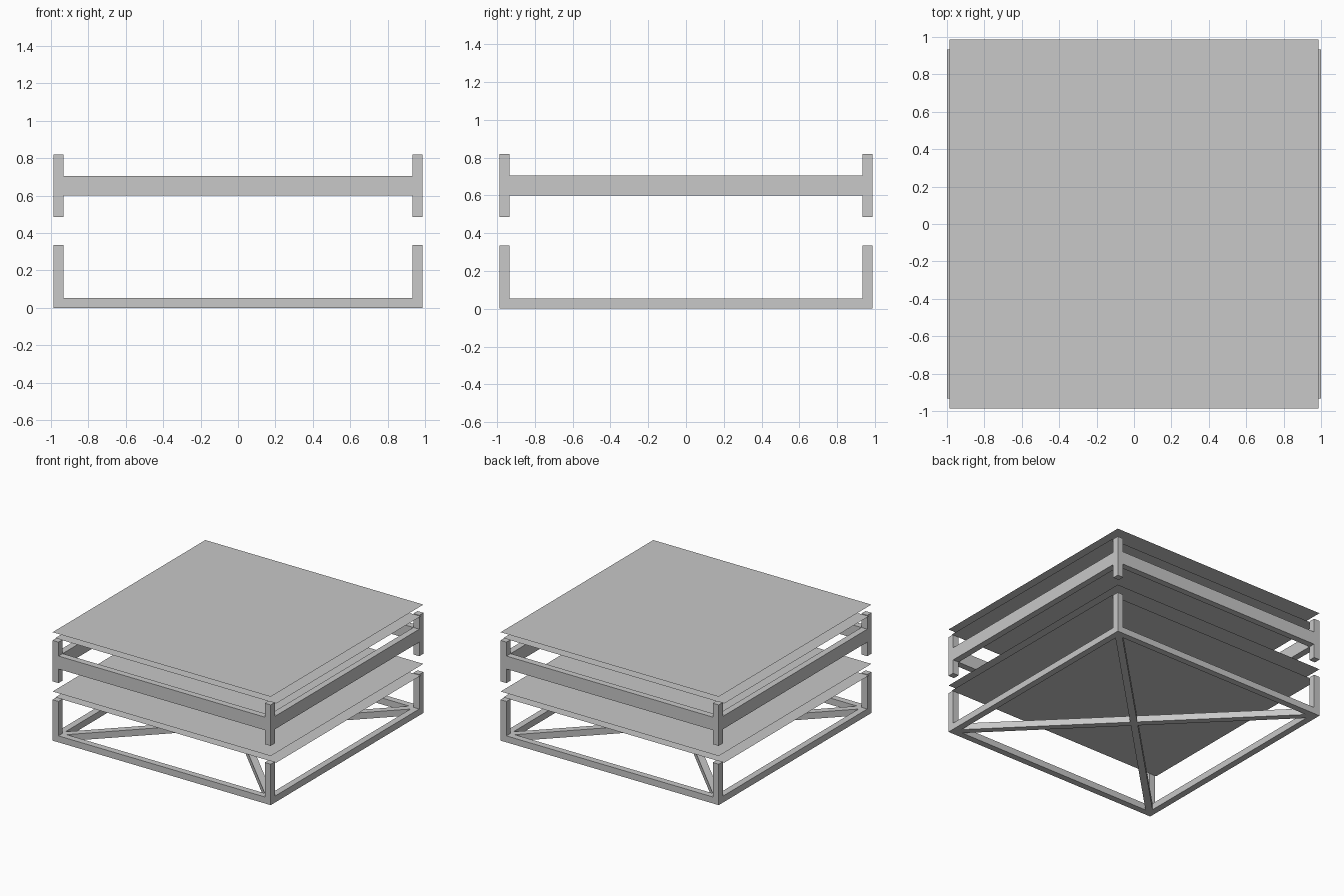
import bpy, bmesh, math

if "Cube" in bpy.data.objects:
    bpy.data.objects.remove(bpy.data.objects["Cube"])

grey = bpy.data.materials.new("light_grey")
grey.diffuse_color = (0.58, 0.58, 0.58, 1)
grey.use_nodes = True
grey.node_tree.nodes["Principled BSDF"].inputs["Base Color"].default_value = grey.diffuse_color

E = 0.987    # outer half size of the frames
T = 0.053    # square bar thickness
I = E - T    # inner half size
C = E - T / 2


def finish(name, bm):
    me = bpy.data.meshes.new(name)
    bm.to_mesh(me)
    bm.free()
    me.materials.append(grey)
    ob = bpy.data.objects.new(name, me)
    bpy.context.collection.objects.link(ob)
    return ob


def box(name, center, size, turn=0):
    bm = bmesh.new()
    bmesh.ops.create_cube(bm, size=1)
    bmesh.ops.scale(bm, vec=size, verts=bm.verts)
    ob = finish(name, bm)
    ob.location = center
    ob.rotation_euler.z = turn
    return ob


def sheet(name, x0, x1, y0, y1, z):
    bm = bmesh.new()
    bm.faces.new([bm.verts.new(p) for p in
                  ((x0, y0, z), (x1, y0, z), (x1, y1, z), (x0, y1, z))])
    return finish(name, bm)


def frame(name, post_low, post_high, rail_levels):
    # four corner posts
    for sx in (-1, 1):
        for sy in (-1, 1):
            box(name + "_post", (sx * C, sy * C, (post_low + post_high) / 2),
                (T, T, post_high - post_low))
    # rails between the posts, one ring per level
    for low in rail_levels:
        for s in (-1, 1):
            box(name + "_cross_rail", (0, s * C, low + T / 2), (2 * I, T, T))
            box(name + "_side_rail", (s * C, 0, low + T / 2), (T, 2 * I, T))


def decking(name, inner_z, outer_z):
    # two inner panels meeting in the middle, fitted between the posts
    sheet(name + "_left_inner_panel", -1, 0, -I, I, inner_z)
    sheet(name + "_right_inner_panel", 0, 1, -I, I, inner_z)
    # outer cover: a large panel and a narrow front strip
    sheet(name + "_cover_panel", -E, E, -0.86, E, outer_z)
    sheet(name + "_cover_strip", -E, E, -E, -0.86, outer_z)


# lower frame with diagonal braces
frame("lower_frame", 0, 0.335, (0,))
for turn in (math.pi / 4, -math.pi / 4):
    box("diagonal_brace", (0, 0, T / 2), (2 * I * math.sqrt(2), T, T), turn)
decking("lower_deck", 0.33, 0.402)

# upper frame with a doubled ring of rails
frame("upper_frame", 0.485, 0.82, (0.6, 0.6 + T))
decking("upper_deck", 0.815, 0.887)
